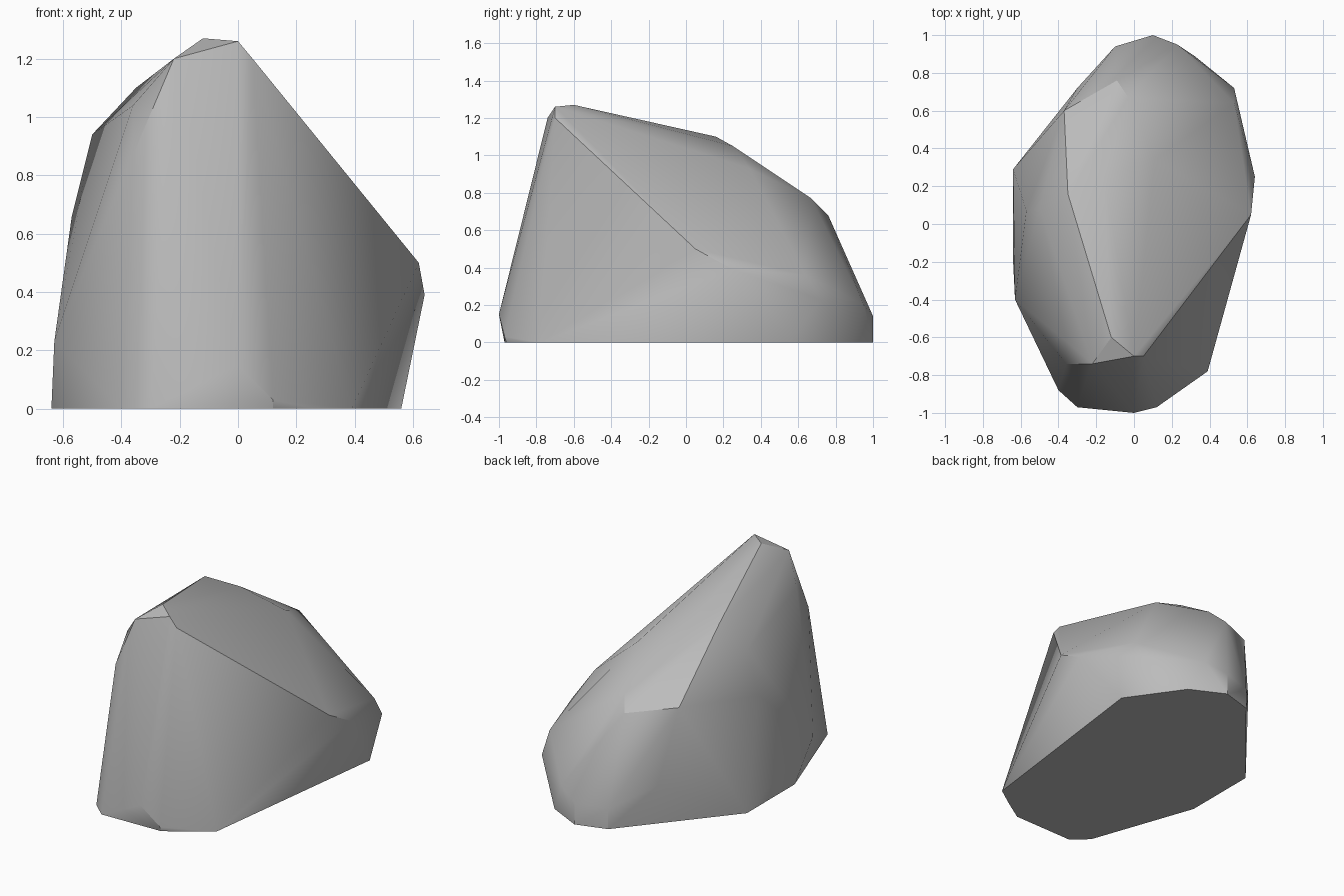
import bpy
import bmesh
import math

if "Cube" in bpy.data.objects:
    bpy.data.objects.remove(bpy.data.objects["Cube"], do_unlink=True)

# Corners of the boulder, grouped by region
ground = [(.39, -.78, 0), (.26, -.87, 0), (.12, -.96, 0), (-.3, -.97, 0),
          (-.4, -.88, 0), (-.64, -.2, 0), (-.64, .29, 0), (-.1, .94, 0),
          (.1, 1, 0), (.32, .89, 0), (.56, .55, 0)]
lower = [(0, -1, .15), (.12, -.97, .03), (-.63, -.4, .23), (-.3, .72, .25),
         (-.1, .94, .13), (.1, 1, .14), (.23, .95, .2)]
left_flank = [(.62, .05, .5), (.64, .25, .39), (.53, .64, .36), (.53, .72, .23)]
right_flank = [(-.57, .07, .66), (-.5, .08, .94), (-.36, -.62, 1.04), (-.36, -.74, .87)]
back_slope = [(.11, .34, .93), (-.03, .67, .77), (-.09, .76, .68), (-.37, .6, .73)]
crest = [(-.35, .16, 1.1), (-.16, .25, 1.05), (-.12, -.6, 1.27),
         (0, -.7, 1.26), (.05, -.7, 1.2), (-.22, -.74, 1.2)]

# Wrap the corners in a faceted skin
bm = bmesh.new()
for co in ground + lower + left_flank + right_flank + back_slope + crest:
    bm.verts.new(co)
result = bmesh.ops.convex_hull(bm, input=bm.verts[:])
loose = {g for g in result["geom_interior"] + result["geom_unused"]
         if isinstance(g, bmesh.types.BMVert)}
bmesh.ops.delete(bm, geom=list(loose), context="VERTS")
bmesh.ops.recalc_face_normals(bm, faces=bm.faces[:])

mesh = bpy.data.meshes.new("boulder")
bm.to_mesh(mesh)
bm.free()
boulder = bpy.data.objects.new("boulder", mesh)
bpy.context.collection.objects.link(boulder)

# Plain grey stone
stone = bpy.data.materials.new("grey_stone")
stone.use_nodes = True
colour = (.5, .5, .5, 1)
stone.diffuse_color = colour
stone.node_tree.nodes["Principled BSDF"].inputs["Base Color"].default_value = colour
mesh.materials.append(stone)

# Soft shading over shallow edges, crisp over steep ones
bpy.ops.object.select_all(action="DESELECT")
boulder.select_set(True)
bpy.context.view_layer.objects.active = boulder
bpy.ops.object.shade_smooth_by_angle(angle=math.radians(30))
